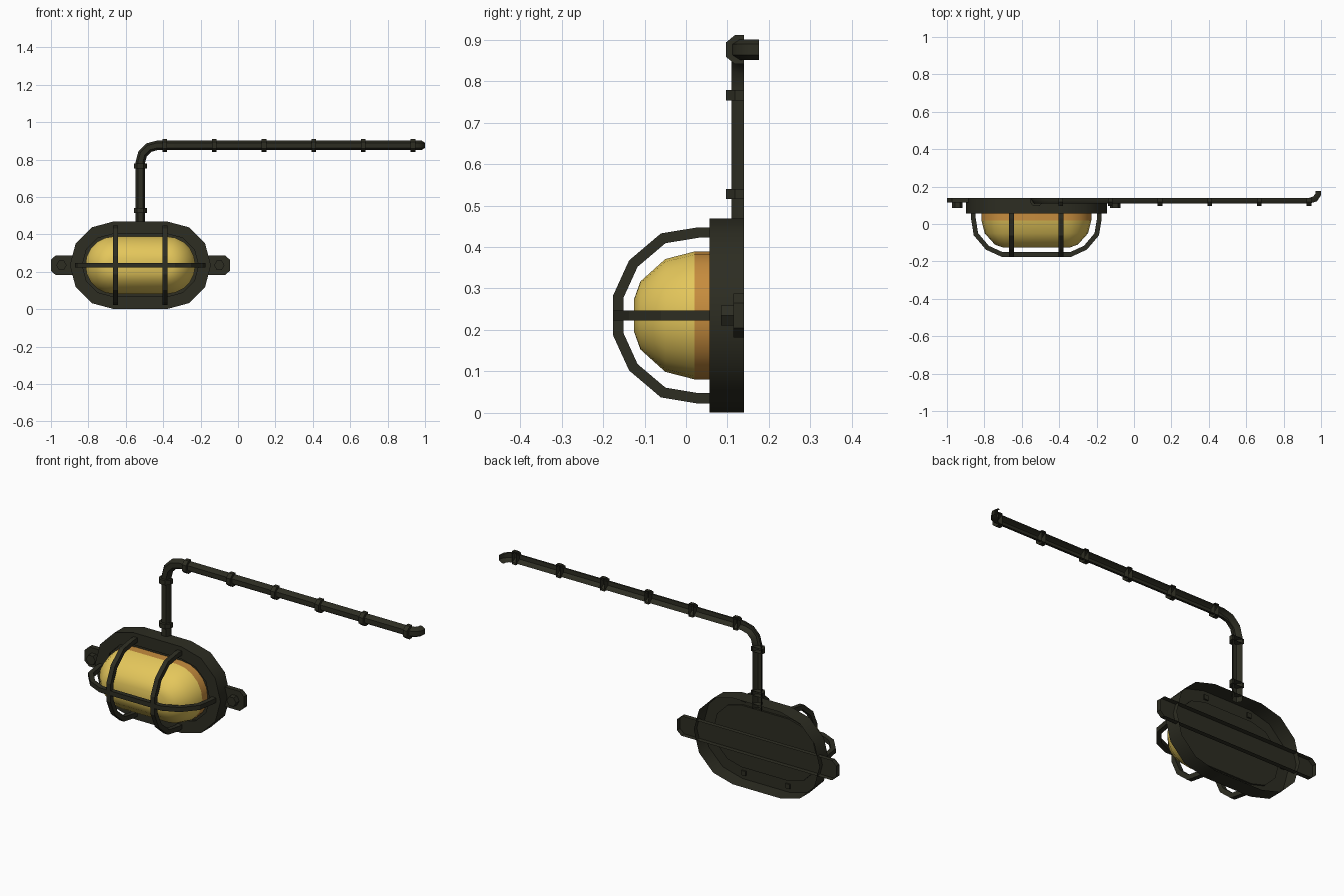
import bpy, bmesh, math
from mathutils import Vector as V

if "Cube" in bpy.data.objects:
    bpy.data.objects.remove(bpy.data.objects["Cube"])

CX, CZ = -0.522, 0.235      # lamp centre
BACK = 0.14                 # wall plane
PIPE_Z = 0.876              # height of the level conduit


def material(name, col):
    m = bpy.data.materials.new(name)
    m.diffuse_color = (*col, 1)
    m.use_nodes = True
    m.node_tree.nodes["Principled BSDF"].inputs["Base Color"].default_value = m.diffuse_color
    return m


DARK = material("dark iron", (0.026, 0.026, 0.016))
YELLOW = material("yellow glass", (0.78, 0.57, 0.105))
ORANGE = material("orange glass", (0.57, 0.265, 0.048))


def loft(name, rings, mat, smooth=None, caps=(True, True), closed=True):
    """Skin a list of equal-length point rings (open profiles if not closed)."""
    bm = bmesh.new()
    vs = [[bm.verts.new(p) for p in r] for r in rings]
    n = len(vs[0])
    for a, b in zip(vs, vs[1:]):
        for i in range(n if closed else n - 1):
            j = (i + 1) % n
            bm.faces.new((a[i], a[j], b[j], b[i]))
    if caps[0]:
        bm.faces.new(vs[0])
    if caps[1]:
        bm.faces.new(vs[-1])
    bmesh.ops.recalc_face_normals(bm, faces=bm.faces)
    me = bpy.data.meshes.new(name)
    bm.to_mesh(me)
    bm.free()
    me.materials.append(mat)
    ob = bpy.data.objects.new(name, me)
    bpy.context.collection.objects.link(ob)
    if smooth:
        bpy.ops.object.select_all(action='DESELECT')
        ob.select_set(True)
        bpy.context.view_layer.objects.active = ob
        bpy.ops.object.shade_smooth_by_angle(angle=math.radians(smooth))
    return ob


def stadium(r, y, n, half=0.14):
    """Rounded oblong ring in the xz plane."""
    pts = []
    for side in (1, -1):
        for k in range(n + 1):
            a = math.pi * k / n - math.pi / 2
            pts.append((CX + side * (half + r * math.cos(a)), y,
                        CZ + side * r * math.sin(a)))
    return pts


def sweep(name, path, profile, mat, **opts):
    """Sweep 3D profile offsets along a path with mitred corners."""
    path = [V(p) for p in path]
    seg = [(b - a).normalized() for a, b in zip(path, path[1:])]
    rings = [[path[0] + V(o) for o in profile]]
    for k, t in enumerate(seg):
        m = t + seg[k + 1] if k + 1 < len(seg) else t
        rings.append([p + t * ((path[k + 1] - p).dot(m) / t.dot(m))
                      for p in rings[-1]])
    return loft(name, rings, mat, **opts)


# housing: shell open to the wall, with a shallow seat for the glass
loft("lamp_housing", [stadium(r, y, 6, 0.143) for r, y in
     ((0.234, BACK), (0.234, 0.057), (0.168, 0.057), (0.168, 0.067))],
     DARK, 40, (False, True))

# glass: orange collar and yellow dome
loft("glass_collar", [stadium(0.154, y, 10) for y in (0.066, 0.02)],
     ORANGE, 50, (False, False))
loft("glass_dome", [stadium(r, y, 10) for r, y in
     ((0.154, 0.02), (0.136, -0.05), (0.082, -0.11), (0.04, -0.125))],
     YELLOW, 50, (False, True))

# guard cage: two upright hoops and one cross hoop
ARC = [(0.2, 0.065), (0.2, 0.03), (0.186, -0.055), (0.125, -0.127), (0.046, -0.163)]
HOOP = ARC + [(-r, y) for r, y in reversed(ARC)]
h = 0.0125
SQUARE = [(-h, 0, -h), (h, 0, -h), (h, 0, h), (-h, 0, h)]
for i, x in enumerate((-0.655, -0.39)):
    sweep(f"cage_hoop_{i + 1}", [(x, y, CZ + r) for r, y in HOOP], SQUARE, DARK)
sweep("cage_cross_hoop",
      [(CX + r + math.copysign(0.137, r), y, CZ) for r, y in HOOP], SQUARE, DARK)

# mounting strap: channel with chamfered ends, open to the wall, and hex bolts
quad = [(0.478, 0.03), (0.452, 0.053)]
outline = (quad + [(-x, z) for x, z in reversed(quad)]
           + [(-x, -z) for x, z in quad] + [(x, -z) for x, z in reversed(quad)])
loft("mounting_strap", [[(CX + x, y, CZ + z) for x, z in outline]
                        for y in (0.114, BACK)], DARK, caps=(True, False))
for i, s in enumerate((-1, 1)):
    loft(f"strap_bolt_{i + 1}",
         [[(CX + s * 0.422 + 0.028 * math.cos(a * math.pi / 3), y,
            CZ + 0.028 * math.sin(a * math.pi / 3)) for a in range(6)]
          for y in (0.085, 0.114)], DARK, caps=(True, False))

# half-round conduit, open along the wall, ending in a bend into it
HALF = [(-0.025, 0), (-0.025, -0.012), (-0.013, -0.03),
        (0.013, -0.03), (0.025, -0.012), (0.025, 0)]
R = 0.09
bend = [(CX + R - R * math.cos(a), BACK, PIPE_Z - R + R * math.sin(a))
        for a in (math.radians(30 * k) for k in range(4))]
sweep("conduit", [(CX, BACK, 0.44)] + bend
      + [(0.937, BACK, PIPE_Z), (0.959, 0.147, PIPE_Z),
         (0.97, 0.163, PIPE_Z), (0.97, 0.176, PIPE_Z)],
      [(u, d, 0) for u, d in HALF], DARK, smooth=50,
      caps=(False, False), closed=False)

# half-octagon clips along the conduit, open along the wall
CLIP = [(-0.035, 0), (-0.035, -0.022), (-0.017, -0.044),
        (0.017, -0.044), (0.035, -0.022), (0.035, 0)]
w = 0.0125
for i in range(6):
    x = -0.392 + 0.2655 * i
    loft(f"conduit_clip_{i + 1}", [[(x + s, BACK + d, PIPE_Z + u) for u, d in CLIP]
                                   for s in (-w, w)], DARK, closed=False)
for i, z in enumerate((0.528, 0.766)):
    loft(f"riser_clip_{i + 1}", [[(CX + u, BACK + d, z + s) for u, d in CLIP]
                                 for s in (-w, w)], DARK, closed=False)
